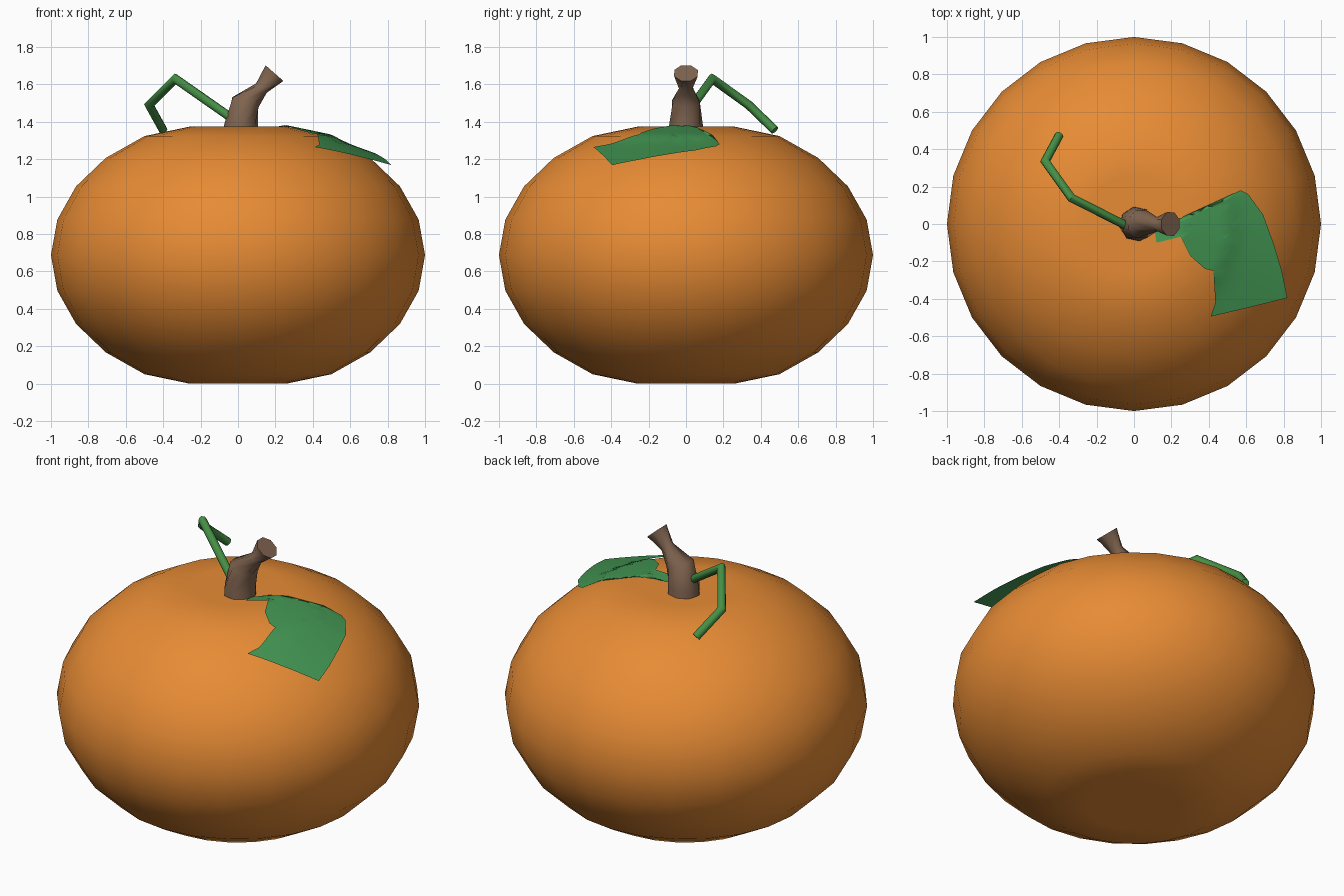
import bpy, bmesh, math
from mathutils import Vector

if "Cube" in bpy.data.objects:
    bpy.data.objects.remove(bpy.data.objects["Cube"])


def material(name, rgb):
    m = bpy.data.materials.new(name)
    m.diffuse_color = (*rgb, 1)
    m.use_nodes = True
    m.node_tree.nodes["Principled BSDF"].inputs["Base Color"].default_value = m.diffuse_color
    return m


def add_object(name, bm, mat, angle=None):
    bmesh.ops.recalc_face_normals(bm, faces=bm.faces[:])
    me = bpy.data.meshes.new(name)
    bm.to_mesh(me)
    bm.free()
    ob = bpy.data.objects.new(name, me)
    bpy.context.collection.objects.link(ob)
    me.materials.append(mat)
    for p in me.polygons:
        p.use_smooth = True
    if angle:
        bpy.ops.object.select_all(action='DESELECT')
        ob.select_set(True)
        bpy.context.view_layer.objects.active = ob
        bpy.ops.object.shade_smooth_by_angle(angle=math.radians(angle))
    return ob


def skin(name, rings, mat, angle):
    """Bridge equal-sized rings of points and cap both ends."""
    bm = bmesh.new()
    vs = [[bm.verts.new(p) for p in r] for r in rings]
    n = len(vs[0])
    for a, b in zip(vs, vs[1:]):
        for i in range(n):
            j = (i + 1) % n
            bm.faces.new((a[i], a[j], b[j], b[i]))
    bm.faces.new(vs[0])
    bm.faces.new(vs[-1])
    return add_object(name, bm, mat, angle)


def circle(center, normal, r, sides, twist=0):
    q = Vector((0, 0, 1)).rotation_difference(Vector(normal))
    out = []
    for i in range(sides):
        a = math.tau * i / sides + math.radians(twist)
        out.append(Vector(center) + q @ Vector((r * math.cos(a), r * math.sin(a), 0)))
    return out


orange = material("orange", (0.80, 0.26, 0.035))
brown = material("brown", (0.22, 0.13, 0.08))
leaf_green = material("leaf_green", (0.055, 0.30, 0.085))
vine_green = material("vine_green", (0.06, 0.27, 0.06))

# Pumpkin body: squashed sphere with dimpled poles
MID, H = 0.687, 0.735
profile = []
for k in range(-6, 7):
    a = math.radians(15 * k)
    z = H * math.sin(a)
    if abs(k) == 5:
        z = math.copysign(0.687, k)
    if abs(k) == 6:
        z = math.copysign(0.63, k)
    profile.append((max(0, math.cos(a)), MID + z))
bm = bmesh.new()
rings = [[bm.verts.new((r * math.cos(math.tau * i / 24), r * math.sin(math.tau * i / 24), z))
          for i in range(24)] for r, z in profile[1:-1]]
for a, b in zip(rings, rings[1:]):
    for i in range(24):
        j = (i + 1) % 24
        bm.faces.new((a[i], a[j], b[j], b[i]))
for ring, (r, z) in ((rings[0], profile[0]), (rings[-1], profile[-1])):
    pole = bm.verts.new((0, 0, z))
    for i in range(24):
        bm.faces.new((ring[i], ring[(i + 1) % 24], pole))
add_object("pumpkin_body", bm, orange)

# Stem: twisted eight-sided stalk with a flared, tilted end
skin("stem", [
    circle((0.015, 0, 1.30), (0, 0, 1), 0.095, 8, 10),
    circle((0.015, 0, 1.38), (0, 0, 1), 0.092, 8, 10),
    circle((0.04, 0, 1.505), (0.35, 0, 0.94), 0.08, 8, 25),
    circle((0.125, 0, 1.58), (0.66, 0, 0.75), 0.038, 8, 50),
    circle((0.195, 0, 1.66), (0.66, 0, 0.75), 0.068, 8, 67),
], brown, 50)

# Vine: mitred tube along a bent path
path = [Vector(p) for p in ((-0.02, -0.02, 1.41), (-0.335, 0.14, 1.63),
                            (-0.475, 0.335, 1.49), (-0.40, 0.475, 1.355))]
dirs = [(b - a).normalized() for a, b in zip(path, path[1:])]
rings = [circle(path[0], dirs[0], 0.024, 8)]
for i, d in enumerate(dirs):
    n = (d + dirs[i + 1]).normalized() if i + 1 < len(dirs) else d
    rings.append([p + d * ((path[i + 1] - p).dot(n) / d.dot(n)) for p in rings[-1]])
skin("vine", rings, vine_green, 50)


# Leaf: ragged sheet draped on the body, lifting off toward its tip
def drape(r):
    z = 0
    top = profile[6:]
    for (r1, z1), (r0, z0) in zip(top, top[1:]):
        if r0 <= r <= r1:
            z = z0 + (z1 - z0) * (r - r0) / (r1 - r0) + 0.008
    return max(z, 1.262 - 0.36 * (r - 0.65)) if r > 0.55 else z


outline = [(0.11, -0.03), (0.12, -0.10), (0.25, -0.068), (0.30, -0.17), (0.38, -0.24),
           (0.425, -0.25), (0.435, -0.42), (0.41, -0.495), (0.60, -0.45), (0.82, -0.395),
           (0.79, -0.25), (0.745, -0.10), (0.69, 0.05), (0.61, 0.16), (0.57, 0.18),
           (0.555, 0.0), (0.49, -0.08), (0.37, -0.04), (0.25, -0.066)]
bm = bmesh.new()
bm.faces.new([bm.verts.new((x, y, 0)) for x, y in outline])
bmesh.ops.triangulate(bm, faces=bm.faces[:])
bmesh.ops.subdivide_edges(bm, edges=bm.edges[:], cuts=4, use_grid_fill=True)
for v in bm.verts:
    v.co.z = drape(math.hypot(v.co.x, v.co.y))
add_object("leaf", bm, leaf_green)
